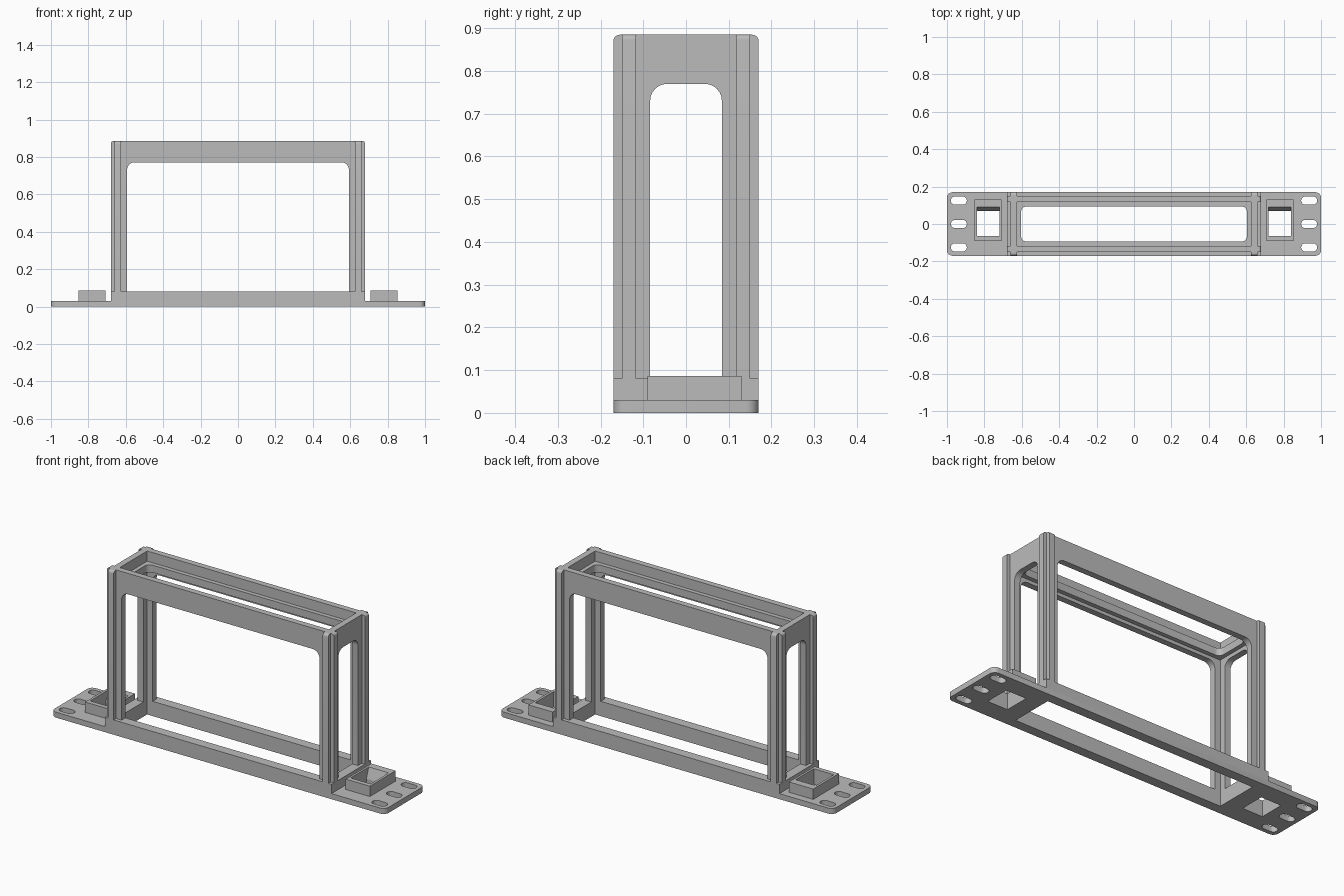
import bpy, bmesh, math
from mathutils import Vector

if "Cube" in bpy.data.objects:
    bpy.data.objects.remove(bpy.data.objects["Cube"])

grey = bpy.data.materials.new("plain grey")
grey.diffuse_color = (0.5, 0.5, 0.5, 1)
grey.use_nodes = True
grey.node_tree.nodes["Principled BSDF"].inputs["Base Color"].default_value = grey.diffuse_color


def outline(points, steps=6):
    """Polygon of (u, v, corner radius); right-angled corners are rounded."""
    out = []
    for i, (u, v, r) in enumerate(points):
        p = Vector((u, v))
        if r == 0:
            out.append(p)
            continue
        a = (Vector(points[i - 1][:2]) - p).normalized()
        b = (Vector(points[(i + 1) % len(points)][:2]) - p).normalized()
        c = p + r * (a + b)
        for k in range(steps + 1):
            t = math.pi / 2 * k / steps
            out.append(c - r * (b * math.cos(t) + a * math.sin(t)))
    return out


def rect(u0, u1, v0, v1, r=0.0):
    return outline([(u0, v0, r), (u1, v0, r), (u1, v1, r), (u0, v1, r)])


def extrude(name, loops, axis, w0, w1):
    """Extrude a filled outline with holes along an axis from w0 to w1."""
    cu = bpy.data.curves.new(name, 'CURVE')
    cu.dimensions = '2D'
    cu.fill_mode = 'BOTH'
    cu.extrude = abs(w1 - w0) / 2
    for loop in loops:
        sp = cu.splines.new('POLY')
        sp.points.add(len(loop) - 1)
        for pt, p in zip(sp.points, loop):
            pt.co = (p[0], p[1], 0, 1)
        sp.use_cyclic_u = True
    ob = bpy.data.objects.new(name, cu)
    bpy.context.collection.objects.link(ob)
    bpy.ops.object.select_all(action='DESELECT')
    bpy.context.view_layer.objects.active = ob
    ob.select_set(True)
    bpy.ops.object.convert(target='MESH')
    ob = bpy.context.object
    mid = (w0 + w1) / 2
    bm = bmesh.new()
    bm.from_mesh(ob.data)
    for vert in bm.verts:
        u, v, w = vert.co
        w += mid
        vert.co = {'z': (u, v, w), 'y': (u, w, v), 'x': (w, u, v)}[axis]
    bmesh.ops.remove_doubles(bm, verts=bm.verts, dist=1e-5)
    bmesh.ops.recalc_face_normals(bm, faces=bm.faces)
    bm.to_mesh(ob.data)
    bm.free()
    ob.data.materials.clear()
    ob.data.materials.append(grey)
    bpy.ops.object.shade_smooth_by_angle(angle=math.radians(30))
    return ob


def span(s, a, b):
    return sorted((s * a, s * b))


PLATE, PLINTH, TOP = 0.03, 0.08, 0.885
OX, OY = 0.66, 0.15        # outer faces of the walls
IX, IY = 0.626, 0.117      # inner faces of the walls
RX, RY = 0.679, 0.17       # outer faces of the ribs

# Mounting plate with slots, latch holes and the large centre opening
opening = rect(-IX, IX, -IY, IY)
loops = [rect(-1, 1, -RY, RY, 0.03), opening]
for s in (-1, 1):
    for y in (-0.125, 0, 0.125):
        loops.append(rect(*span(s, 0.894, 0.979), y - 0.022, y + 0.022, 0.0215))
    loops.append(rect(*span(s, 0.72, 0.84), -0.065, 0.07))
extrude("mounting_plate", loops, 'z', 0, PLATE)

# Raised rim around the opening
extrude("plinth", [rect(-RX, RX, -RY, RY), opening], 'z', PLATE, PLINTH)


def arch(half, win, head):
    """Wall profile with a round-cornered window open at the bottom."""
    return outline([(-half, PLINTH, 0), (-half, TOP, 0), (half, TOP, 0), (half, PLINTH, 0),
                    (win, PLINTH, 0), (win, head, 0.04), (-win, head, 0.04), (-win, PLINTH, 0)])


for s, fb, lr in ((-1, "front", "left"), (1, "back", "right")):
    # Walls with windows
    extrude(fb + "_wall", [arch(OX, 0.593, 0.772)], 'y', *span(s, IY, OY))
    extrude(lr + "_wall", [arch(IY, 0.084, 0.77)], 'x', *span(s, IX, OX))

    # Vertical ribs beside each notched corner, rounded at the top
    for q in (-1, 1):
        prof = outline([(s * OY, PLINTH, 0), (s * RY, PLINTH, 0),
                        (s * RY, TOP, 0.015), (s * OY, TOP, 0)])
        extrude(fb + "_rib", [prof], 'x', *span(q, IX, OX))
        prof = outline([(s * OX, PLINTH, 0), (s * RX, PLINTH, 0),
                        (s * RX, TOP, 0.012), (s * OX, TOP, 0)])
        extrude(lr + "_rib", [prof], 'y', *span(q, IY, OY))

    # Latch socket with a sloped back face
    extrude(lr + "_socket", [rect(*span(s, 0.708, 0.853), -0.09, 0.13),
                             rect(*span(s, 0.72, 0.84), -0.065, 0.09)], 'z', PLATE, 0.086)
    extrude(lr + "_socket_ramp", [[(0.07, PLATE), (0.09, PLATE), (0.09, 0.086)]],
            'x', *span(s, 0.72, 0.84))

# Inner ledge just below the top of the walls
extrude("inner_ledge", [rect(-IX, IX, -IY, IY), rect(-0.604, 0.604, -0.094, 0.094, 0.03)],
        'z', 0.79, 0.83)
